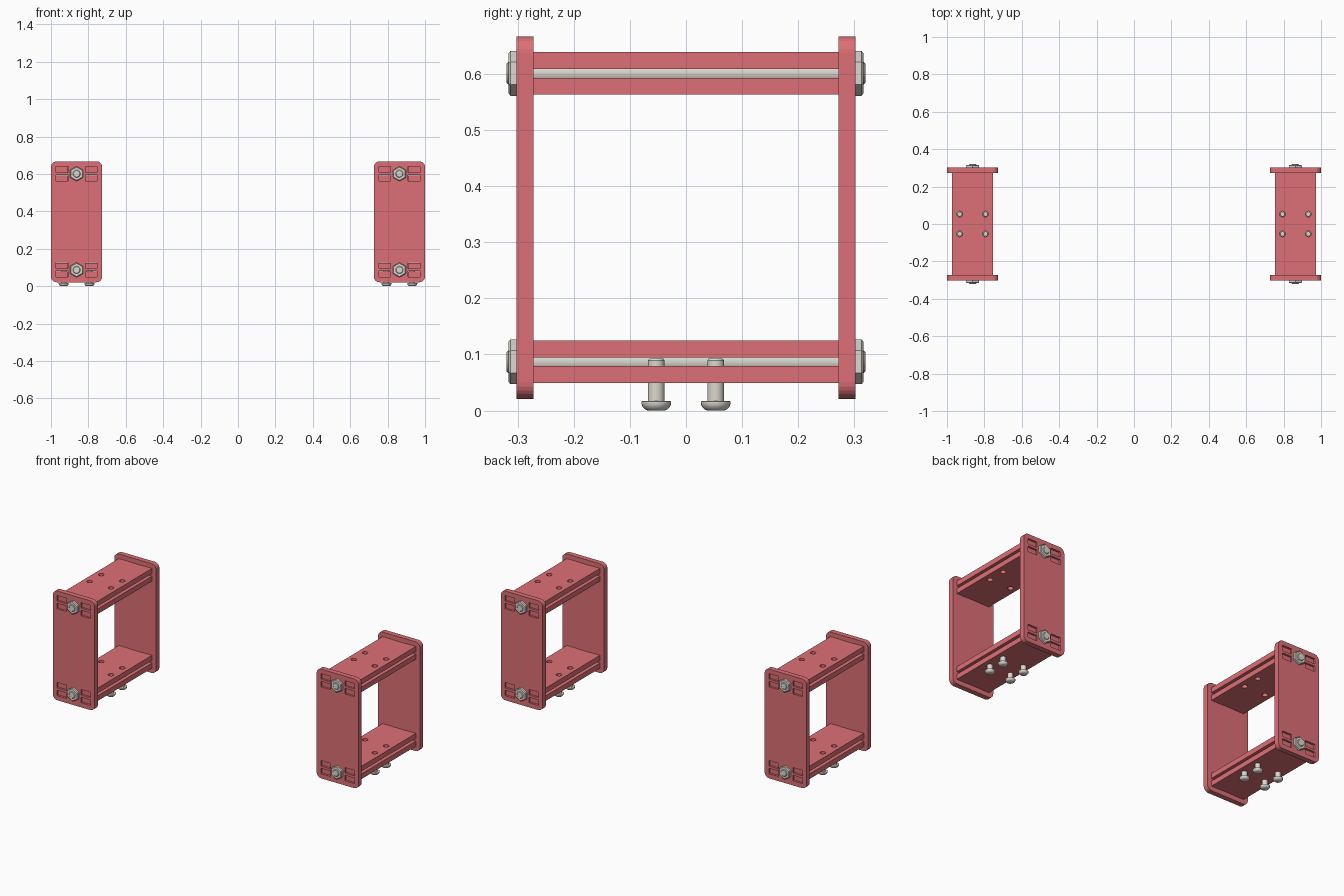
import bpy, bmesh
from math import sin, cos, pi

if "Cube" in bpy.data.objects:
    bpy.data.objects.remove(bpy.data.objects["Cube"])

CX = 0.863                       # frame centre distance from x = 0
ROD_Z = (0.087, 0.601)           # heights of the two clamping rods
PLATE_Z0, PLATE_Z1 = 0.021, 0.667
T = 0.030                        # sheet thickness
LAYER = 0.023                    # offset of each board layer from the rod axis
Y_IN, Y_OUT = 0.272, 0.302       # side plate inner and outer faces
HALF_W, BOARD_W = 0.137, 0.109
TAB_IN = 0.048                   # inner edge of the tabs
HX, HY = 0.069, 0.053            # screw hole pattern


def material(name, col):
    m = bpy.data.materials.new(name)
    m.diffuse_color = col
    m.use_nodes = True
    m.node_tree.nodes["Principled BSDF"].inputs["Base Color"].default_value = m.diffuse_color
    return m


RED = material("red_sheet", (0.72, 0.16, 0.18, 1))
STEEL = material("steel", (0.72, 0.68, 0.63, 1))


def circle(x, y, r, n=24):
    return [(x + r * cos(2 * pi * i / n), y + r * sin(2 * pi * i / n)) for i in range(n)]


def rect(x0, x1, y0, y1):
    return [(x0, y0), (x1, y0), (x1, y1), (x0, y1)]


def round_rect(x0, x1, y0, y1, r, n=6):
    pts = []
    for k, (x, y) in enumerate(rect(x0 + r, x1 - r, y0 + r, y1 - r)):
        for i in range(n + 1):
            a = pi + k * pi / 2 + i * pi / 2 / n
            pts.append((x + r * cos(a), y + r * sin(a)))
    return pts


def sheet(name, loops):
    """Flat sheet of thickness T: first loop is the outline, the rest are holes."""
    cu = bpy.data.curves.new(name, 'CURVE')
    cu.dimensions = '2D'
    cu.fill_mode = 'BOTH'
    cu.extrude = T / 2
    for pts in loops:
        s = cu.splines.new('POLY')
        s.points.add(len(pts) - 1)
        for p, (x, y) in zip(s.points, pts):
            p.co = (x, y, 0, 1)
        s.use_cyclic_u = True
    tmp = bpy.data.objects.new(name, cu)
    bpy.context.collection.objects.link(tmp)
    dg = bpy.context.evaluated_depsgraph_get()
    me = bpy.data.meshes.new_from_object(tmp.evaluated_get(dg))
    bpy.data.objects.remove(tmp)
    bm = bmesh.new()
    bm.from_mesh(me)
    bmesh.ops.remove_doubles(bm, verts=bm.verts, dist=1e-5)
    bmesh.ops.recalc_face_normals(bm, faces=bm.faces)
    bm.to_mesh(me)
    bm.free()
    me.name = name
    me.materials.clear()
    me.materials.append(RED)
    for p in me.polygons:
        p.use_smooth = False
    return me


def lathe(name, profile, n):
    """Closed solid turned around local z from (radius, height) points."""
    bm = bmesh.new()
    rings = [[bm.verts.new((r * cos(pi / 2 + 2 * pi * i / n), r * sin(pi / 2 + 2 * pi * i / n), z))
              for i in range(n)] for r, z in profile]
    for a, b in zip(rings, rings[1:]):
        for i in range(n):
            j = (i + 1) % n
            bm.faces.new((a[i], a[j], b[j], b[i]))
    bm.faces.new(rings[0][::-1])
    bm.faces.new(rings[-1])
    bmesh.ops.recalc_face_normals(bm, faces=bm.faces)
    me = bpy.data.meshes.new(name)
    bm.to_mesh(me)
    bm.free()
    me.materials.append(STEEL)
    if n > 6:
        me.polygons.foreach_set("use_smooth", [True] * len(me.polygons))
        me.set_sharp_from_angle(angle=0.6)
    return me


def place(name, me, loc, rx=0.0):
    ob = bpy.data.objects.new(name, me)
    ob.location = loc
    ob.rotation_euler = (rx, 0, 0)
    bpy.context.collection.objects.link(ob)


# side plate drawn in x-z, with tab slots and rod holes
loops = [round_rect(-HALF_W, HALF_W, PLATE_Z0, PLATE_Z1, 0.03)]
for z in ROD_Z:
    loops.append(circle(0, z, 0.021))
    for s in (-1, 1):
        for x0, x1 in ((-BOARD_W, -TAB_IN), (TAB_IN, BOARD_W)):
            c = z + s * LAYER
            loops.append(rect(x0 - .001, x1 + .001, c - T / 2 - .001, c + T / 2 + .001))
plate = sheet("side_plate", loops)

# board drawn in x-y, with two tabs on each end and four screw holes
TIP = Y_OUT - 0.010
end = [(-BOARD_W, TIP), (-TAB_IN, TIP), (-TAB_IN, Y_IN), (TAB_IN, Y_IN), (TAB_IN, TIP), (BOARD_W, TIP)]
outline = end + [(-x, -y) for x, y in end]
holes = [circle(sx * HX, sy * HY, 0.0155) for sx in (-1, 1) for sy in (-1, 1)]
board = sheet("board", [outline] + holes)

# fasteners
rod = lathe("rod", [(0.017, -0.320), (0.020, -0.317), (0.020, 0.317), (0.017, 0.320)], 24)
nut = lathe("nut", [(0.040, 0), (0.040, 0.011), (0.035, 0.0145)], 6)
screw = lathe("screw", [(0.015, 0), (0.020, 0.002), (0.0245, 0.007), (0.0265, 0.012), (0.0265, 0.016),
                        (0.025, 0.017), (0.015, 0.017), (0.015, 0.089), (0.012, 0.093)], 24)

# assemble both frames
for side, cx in (("left", -CX), ("right", CX)):
    for end_name, s in (("front", -1), ("back", 1)):
        place(f"{side}_{end_name}_plate", plate, (cx, s * (Y_IN + Y_OUT) / 2, 0), pi / 2)
    for level, z in zip(("lower", "upper"), ROD_Z):
        place(f"{side}_{level}_rod", rod, (cx, 0, z), pi / 2)
        for s in (-1, 1):
            place(f"{side}_{level}_board", board, (cx, 0, z + s * LAYER))
            place(f"{side}_{level}_nut", nut, (cx, s * Y_OUT, z), -s * pi / 2)
    for sx in (-1, 1):
        for sy in (-1, 1):
            place(f"{side}_mounting_screw", screw, (cx + sx * HX, sy * HY, 0))
